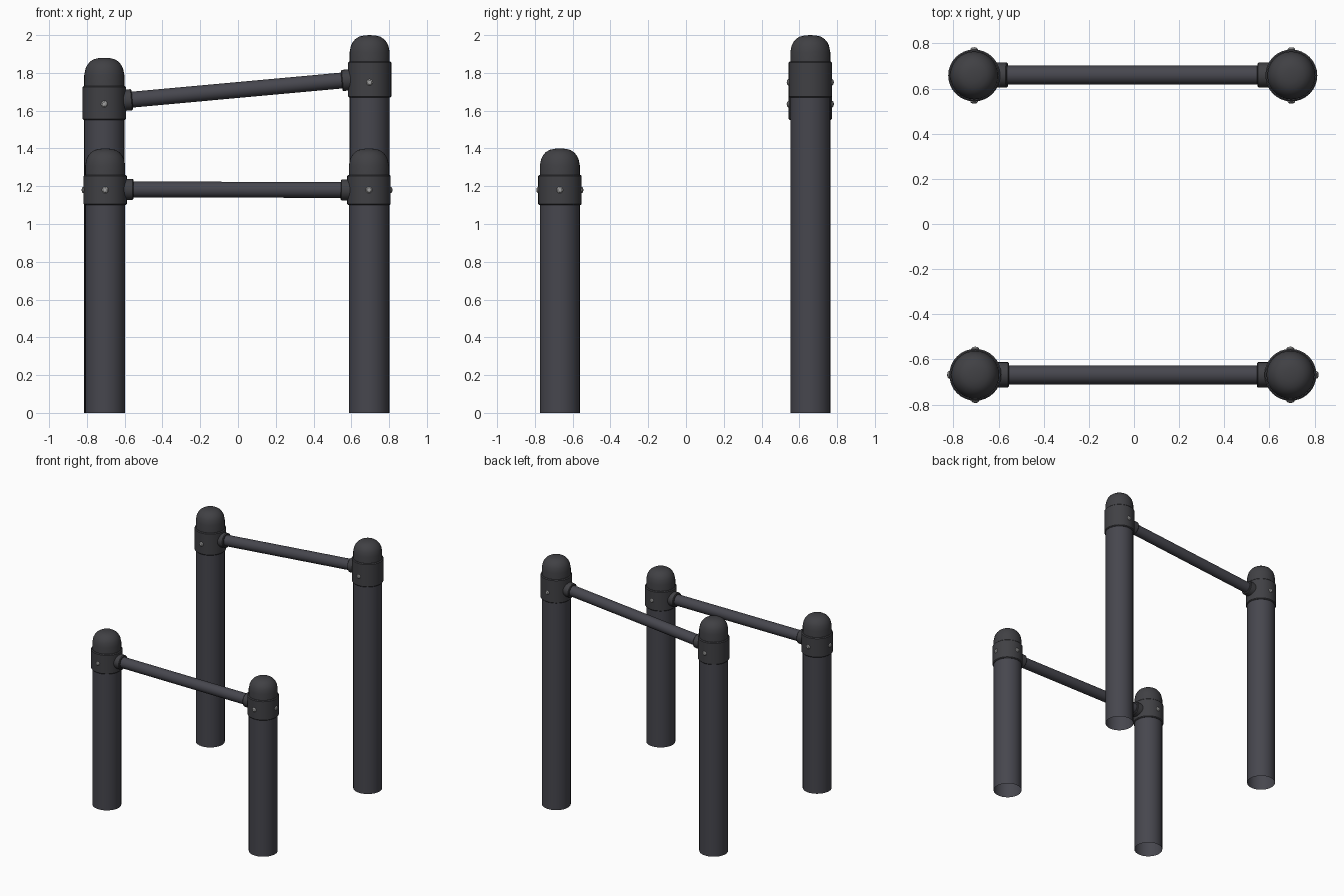
import bpy, bmesh, math
from mathutils import Vector

if "Cube" in bpy.data.objects:
    bpy.data.objects.remove(bpy.data.objects["Cube"], do_unlink=True)


def make_material(name, color):
    m = bpy.data.materials.new(name)
    m.use_nodes = True
    m.diffuse_color = (*color, 1)
    m.node_tree.nodes["Principled BSDF"].inputs["Base Color"].default_value = (*color, 1)
    return m


POST = make_material("dark slate steel", (0.062, 0.062, 0.076))
FITTING = make_material("charcoal fitting", (0.052, 0.052, 0.058))
METAL = make_material("bare metal", (0.36, 0.36, 0.36))


def lathe(name, profile, origin, axis, material, sides=32):
    """Spin (radius, height) points about an axis through origin."""
    bm = bmesh.new()
    verts = [bm.verts.new((r, 0, h)) for r, h in profile]
    edges = [bm.edges.new(pair) for pair in zip(verts, verts[1:])]
    bmesh.ops.spin(bm, geom=verts + edges, cent=(0, 0, 0), axis=(0, 0, 1),
                   angle=math.tau, steps=sides, use_duplicate=False)
    bmesh.ops.remove_doubles(bm, verts=bm.verts, dist=0.0001)
    bmesh.ops.recalc_face_normals(bm, faces=bm.faces)
    mesh = bpy.data.meshes.new(name)
    bm.to_mesh(mesh)
    bm.free()
    mesh.materials.append(material)
    obj = bpy.data.objects.new(name, mesh)
    bpy.context.collection.objects.link(obj)
    obj.location = origin
    obj.rotation_euler = Vector(axis).to_track_quat("Z", "Y").to_euler()
    bpy.ops.object.select_all(action="DESELECT")
    obj.select_set(True)
    bpy.context.view_layer.objects.active = obj
    bpy.ops.object.shade_smooth_by_angle(angle=math.radians(35))
    return obj


R = 0.106          # post radius
COLLAR_R = 0.115
UP = (0, 0, 1)


def build_post(name, x, y, low, high, top, bolt_z, bolt_directions):
    # hollow post, open at the foot
    lathe(name + "_post", [(R, 0), (R, high - 0.01)], (x, y, 0), UP, POST)
    # rounded cap
    dome = [(R, high - 0.03 - top), (R, -0.09), (0.099, -0.056), (0.09, -0.038),
            (0.076, -0.021), (0.056, -0.008), (0.03, -0.002), (0, 0)]
    lathe(name + "_cap", dome, (x, y, top), UP, FITTING)
    # clamp collar with softened rims
    c, b = COLLAR_R, 0.006
    ring = [(R - 0.002, low), (c - b, low), (c, low + b), (c, high - b),
            (c - b, high), (R - 0.002, high)]
    lathe(name + "_collar", ring, (x, y, 0), UP, FITTING)
    # domed bolts
    for i, d in enumerate(bolt_directions):
        start = Vector((x, y, bolt_z)) + Vector(d) * (c - 0.004)
        head = [(0.017, 0), (0.017, 0.006), (0.011, 0.012), (0, 0.014)]
        lathe(f"{name}_bolt_{i + 1}", head, start, d, METAL, 12)


def build_bar(name, a, b):
    a, b = Vector(a), Vector(b)
    axis = (b - a).normalized()
    length = (b - a).length
    lathe(name + "_bar", [(0.042, 0), (0.042, length)], a, axis, POST, 24)
    # socket at each end
    socket = [(0.056, 0), (0.056, 0.144), (0.051, 0.149), (0.04, 0.149)]
    for side, point, d in (("right", a, axis), ("left", b, -axis)):
        lathe(f"{name}_{side}_socket", socket, point, d, FITTING, 24)


FRONT, BACK, LEFT, RIGHT = (0, -1, 0), (0, 1, 0), (1, 0, 0), (-1, 0, 0)

# low horizontal rail
build_post("front_right", -0.703, -0.668, 1.10, 1.26, 1.40, 1.18, (FRONT, BACK, RIGHT))
build_post("front_left", 0.693, -0.668, 1.10, 1.26, 1.40, 1.18, (FRONT, BACK, LEFT))
build_bar("front", (-0.703, -0.668, 1.183), (0.693, -0.668, 1.18))

# high sloping rail
build_post("back_right", -0.708, 0.658, 1.55, 1.73, 1.88, 1.635, (FRONT, BACK))
build_post("back_left", 0.697, 0.658, 1.67, 1.86, 2.00, 1.75, (FRONT, BACK))
build_bar("back", (-0.708, 0.66, 1.645), (0.697, 0.66, 1.773))
